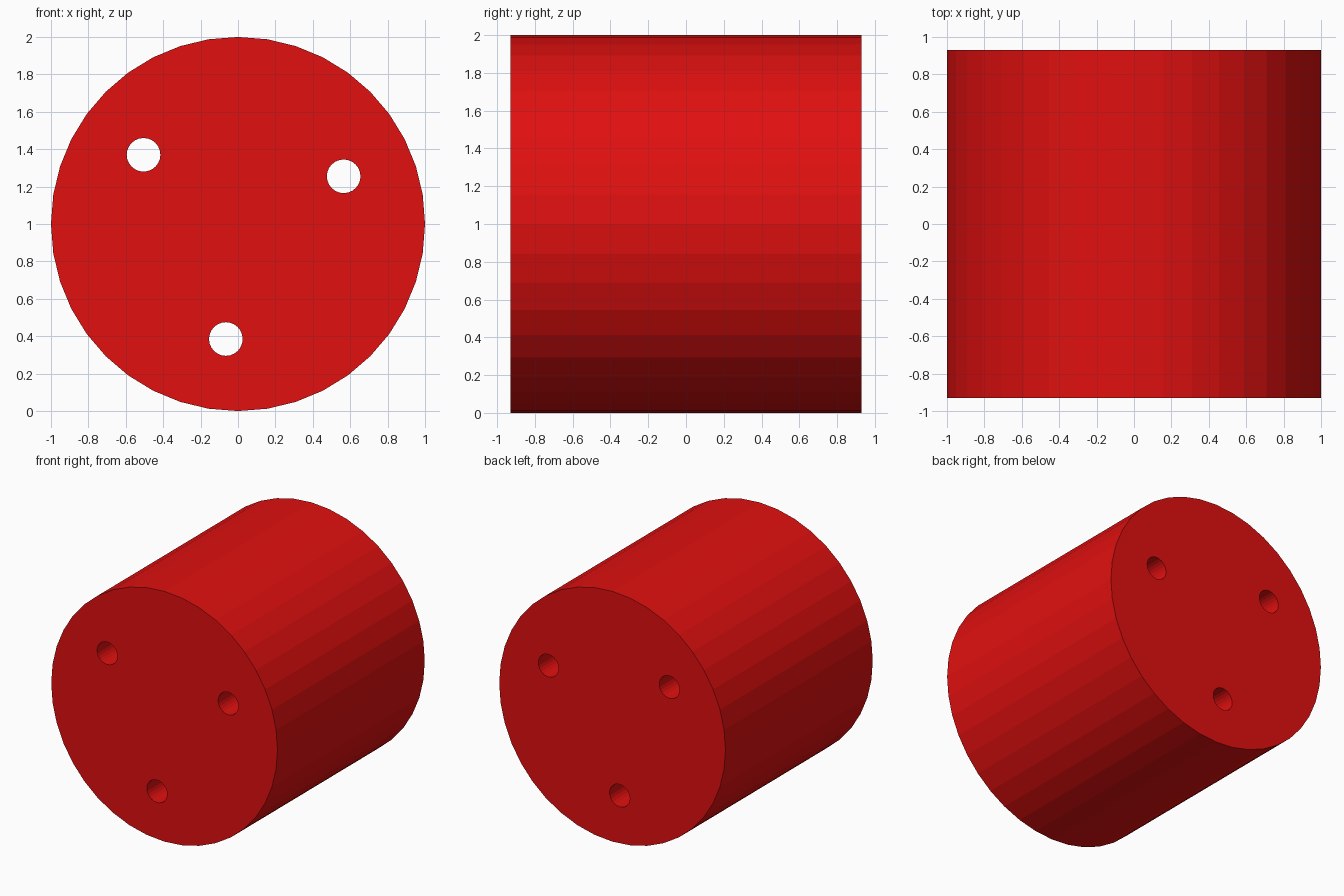
import bpy
from math import pi

if "Cube" in bpy.data.objects:
    bpy.data.objects.remove(bpy.data.objects["Cube"])

HALF_LENGTH = 0.93
HOLES = [(-0.505, 1.37), (0.565, 1.255), (-0.065, 0.385)]


def rod(name, radius, half_length, x, z, sides):
    # cylinder lying along the y axis
    bpy.ops.mesh.primitive_cylinder_add(
        vertices=sides, radius=radius, depth=2 * half_length,
        location=(x, 0, z), rotation=(pi / 2, 0, 0))
    obj = bpy.context.object
    obj.name = name
    return obj


red = bpy.data.materials.new("red")
red.diffuse_color = (0.75, 0.005, 0.005, 1)
red.use_nodes = True
red.node_tree.nodes["Principled BSDF"].inputs["Base Color"].default_value = red.diffuse_color

# Solid faceted barrel
barrel = rod("barrel", 1.0, HALF_LENGTH, 0, 1, 40)
barrel.data.materials.append(red)

# Three holes running the full length
for i, (x, z) in enumerate(HOLES):
    cutter = rod(f"hole_cutter_{i + 1}", 0.09, HALF_LENGTH + 0.2, x, z, 24)
    cutter.data.materials.append(red)
    cutter.hide_render = True
    cutter.hide_set(True)
    cut = barrel.modifiers.new(f"hole_{i + 1}", 'BOOLEAN')
    cut.operation = 'DIFFERENCE'
    cut.solver = 'EXACT'
    cut.object = cutter
